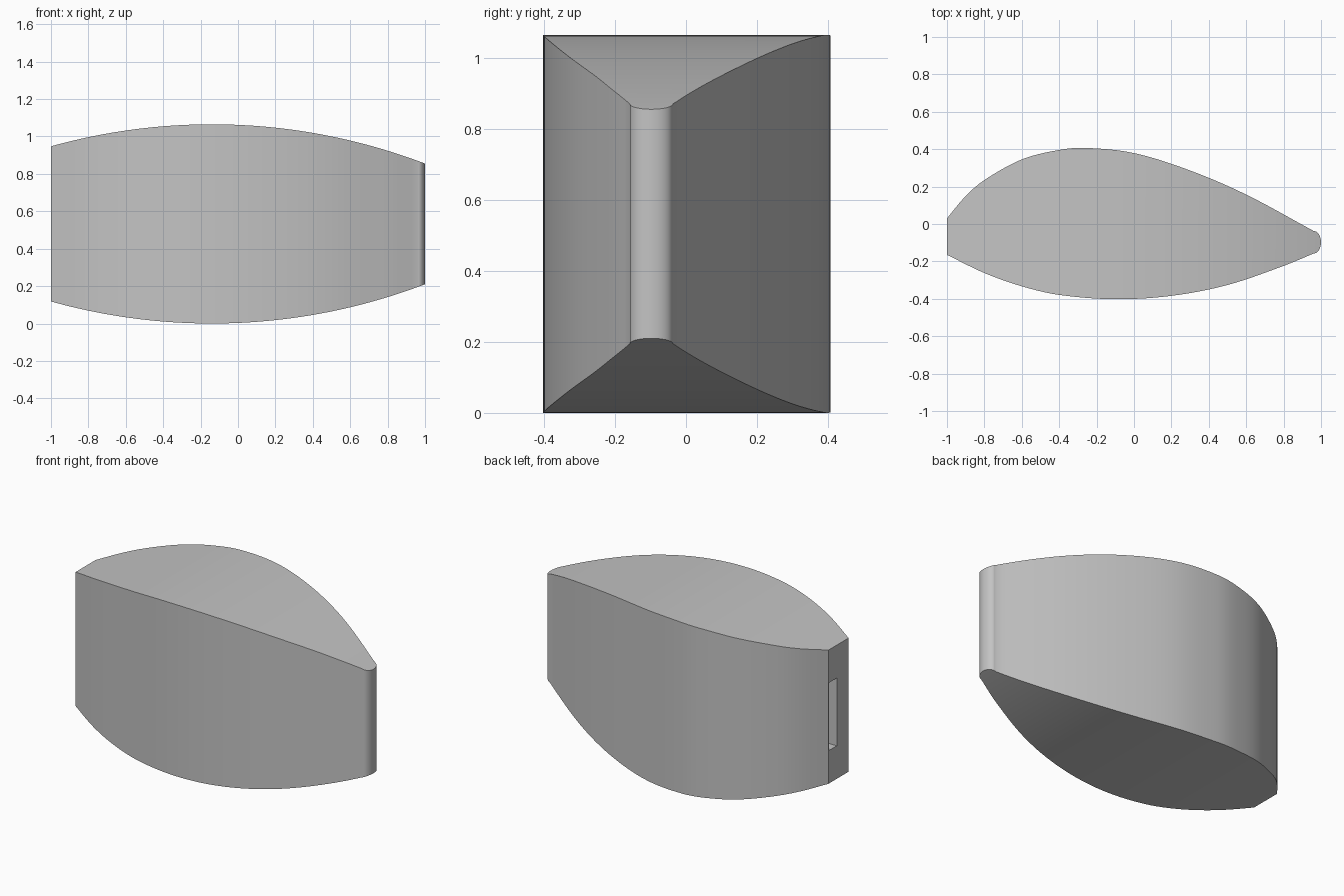
import bpy, bmesh, math

cube = bpy.data.objects.get("Cube")
if cube:
    bpy.data.objects.remove(cube, do_unlink=True)

# Outline of the two side walls as (x, y), ending where the nose begins
BACK = [(-1, 0.03), (-0.9, 0.15), (-0.8, 0.235), (-0.6, 0.345), (-0.4, 0.396),
        (-0.26, 0.407), (0, 0.379), (0.3, 0.286), (0.6, 0.157), (0.96, -0.037)]
FRONT = [(-1, -0.165), (-0.8, -0.262), (-0.6, -0.333), (-0.4, -0.379), (-0.1, -0.402),
         (0.2, -0.384), (0.5, -0.326), (0.8, -0.224), (0.96, -0.158)]
NOSE_X, NOSE_Y, NOSE_DEPTH = 0.96, -0.0975, 0.04
MID, HALF = 0.5325, 0.5325
CREST_X, ARC = -0.14, 3.2


def smooth_curve(points, x):
    """Cubic interpolation of y at x through the points."""
    def slope(i):
        a, b = points[max(i - 1, 0)], points[min(i + 1, len(points) - 1)]
        return (b[1] - a[1]) / (b[0] - a[0])
    i = 0
    while i < len(points) - 2 and x > points[i + 1][0]:
        i += 1
    (xa, ya), (xb, yb) = points[i], points[i + 1]
    w = xb - xa
    t = (x - xa) / w
    return (ya * (2*t**3 - 3*t**2 + 1) + slope(i) * w * (t**3 - 2*t**2 + t)
            + yb * (3*t**2 - 2*t**3) + slope(i + 1) * w * (t**3 - t**2))


def half_height(x):
    """Arched top and bottom, mirrored about the middle height."""
    return HALF - (ARC - math.sqrt(ARC**2 - (x - CREST_X)**2))


# Stations along the body, then round the nose
stations = []
STEPS = 56
for i in range(STEPS + 1):
    x = -1 + (NOSE_X + 1) * i / STEPS
    stations.append((x, smooth_curve(FRONT, x), smooth_curve(BACK, x)))
for i in range(1, 10):
    a = math.radians(i * 9.7)
    r = (BACK[-1][1] - FRONT[-1][1]) / 2 * math.cos(a)
    stations.append((NOSE_X + NOSE_DEPTH * math.sin(a), NOSE_Y - r, NOSE_Y + r))

# Body skinned over the stations
bm = bmesh.new()
rings = []
for x, y_front, y_back in stations:
    h = half_height(x)
    rings.append([bm.verts.new((x, y, z)) for y, z in
                  ((y_front, MID - h), (y_back, MID - h), (y_back, MID + h), (y_front, MID + h))])
for a, b in zip(rings, rings[1:]):
    for k in range(4):
        n = (k + 1) % 4
        bm.faces.new((a[k], a[n], b[n], b[k]))
bm.faces.new(rings[0])
bm.faces.new(rings[-1])
bmesh.ops.recalc_face_normals(bm, faces=bm.faces)
mesh = bpy.data.meshes.new("body")
bm.to_mesh(mesh)
bm.free()
body = bpy.data.objects.new("body", mesh)
bpy.context.collection.objects.link(body)

# Single plain grey
grey = bpy.data.materials.new("plain grey")
grey.use_nodes = True
colour = (0.55, 0.55, 0.55, 1)
grey.diffuse_color = colour
for node in grey.node_tree.nodes:
    if node.type == 'BSDF_PRINCIPLED':
        node.inputs["Base Color"].default_value = colour
mesh.materials.append(grey)

# Upright slot sunk into the blunt end
bpy.ops.mesh.primitive_cube_add(size=1, location=(-1, -0.0125, MID))
cutter = bpy.context.object
cutter.name = "slot_cutter"
cutter.scale = (0.4, 0.075, 0.42)
cutter.hide_render = True
cutter.data.materials.append(grey)
slot = body.modifiers.new("slot", 'BOOLEAN')
slot.operation = 'DIFFERENCE'
slot.solver = 'EXACT'
slot.object = cutter

bpy.ops.object.select_all(action='DESELECT')
body.select_set(True)
bpy.context.view_layer.objects.active = body
bpy.ops.object.modifier_apply(modifier="slot")
bpy.data.objects.remove(cutter, do_unlink=True)
bpy.ops.object.shade_smooth_by_angle(angle=math.radians(30))
